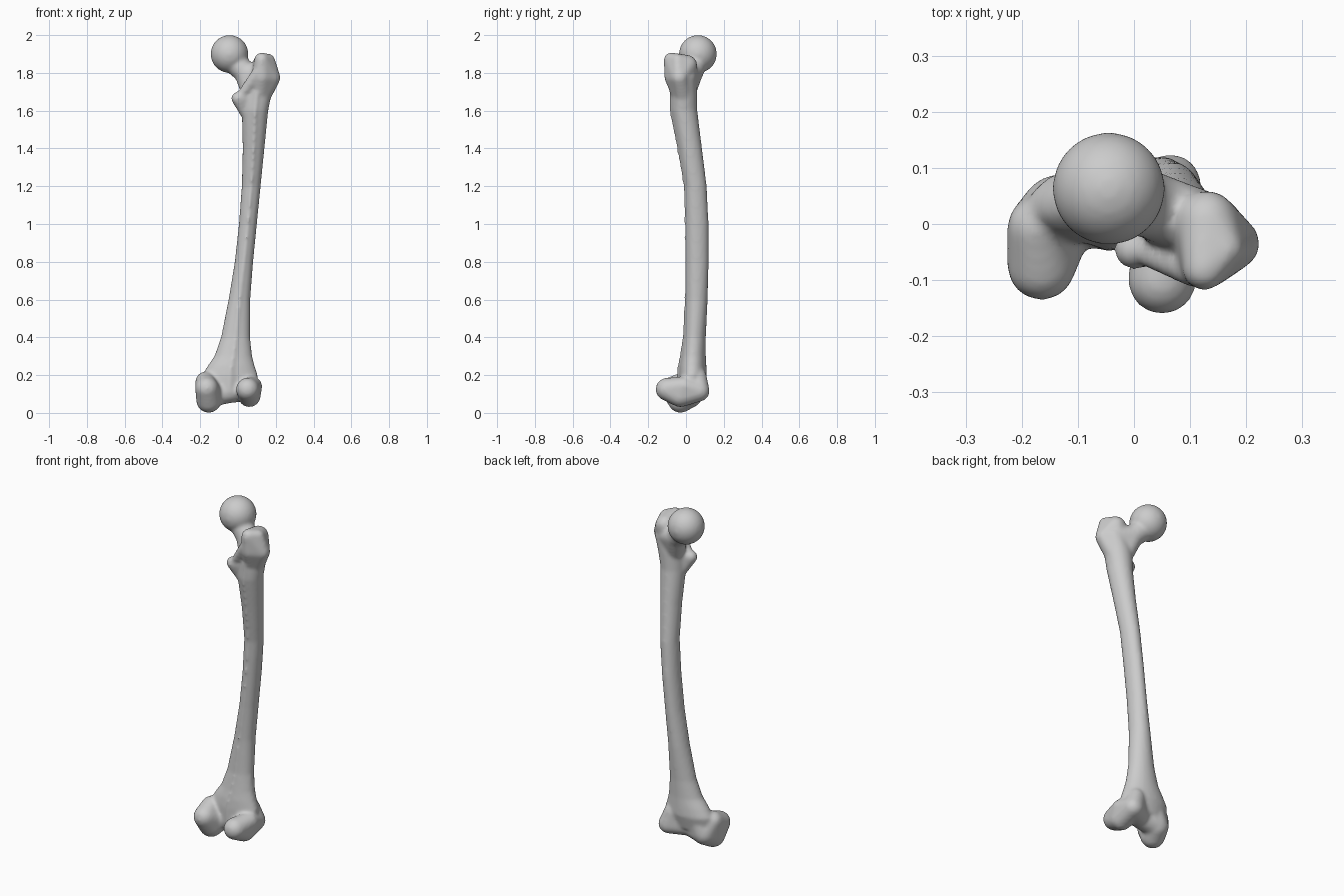
import bpy, bmesh, math
from mathutils import Matrix, Vector

cube = bpy.data.objects.get("Cube")
if cube:
    bpy.data.objects.remove(cube, do_unlink=True)

mat = bpy.data.materials.new("bone_grey")
mat.use_nodes = True
colour = (0.6, 0.6, 0.6, 1)
mat.diffuse_color = colour
mat.node_tree.nodes["Principled BSDF"].inputs["Base Color"].default_value = colour

bone = bmesh.new()


def hull(*balls):
    """Add a closed skin stretched around balls given as (x, y, z, radius)."""
    part = bmesh.new()
    for x, y, z, r in balls:
        bmesh.ops.create_icosphere(part, subdivisions=3, radius=r,
                                   matrix=Matrix.Translation((x, y, z)))
    found = bmesh.ops.convex_hull(part, input=part.verts)
    inner = {g for g in found["geom_interior"] + found["geom_unused"]
             if isinstance(g, bmesh.types.BMVert)}
    bmesh.ops.delete(part, geom=list(inner), context='VERTS')
    bmesh.ops.recalc_face_normals(part, faces=part.faces)
    temp = bpy.data.meshes.new("temp")
    part.to_mesh(temp)
    part.free()
    bone.from_mesh(temp)
    bpy.data.meshes.remove(temp)


def loft(sections, sides=28):
    """Skin oval sections (z, x min, x max, y min, y max), with a ridge on -y."""
    rings = []
    for z, x0, x1, y0, y1 in sections:
        ring = []
        for i in range(sides):
            a = math.tau * i / sides
            c, s = math.cos(a), math.sin(a)
            pinch = 0.85 if s < -0.3 and abs(c) > 0.2 else 1
            ring.append(bone.verts.new(((x0 + x1) / 2 + c * (x1 - x0) / 2,
                                        (y0 + y1) / 2 + s * pinch * (y1 - y0) / 2, z)))
        rings.append(ring)
    for low, high in zip(rings, rings[1:]):
        for i in range(sides):
            j = (i + 1) % sides
            bone.faces.new((low[i], low[j], high[j], high[i]))
    bone.faces.new(rings[0][::-1])
    bone.faces.new(rings[-1])


# Bowed shaft flaring at the lower end
loft([(0.12, -0.19, 0.10, -0.05, 0.09),
      (0.20, -0.19, 0.105, -0.05, 0.11),
      (0.25, -0.16, 0.088, -0.045, 0.108),
      (0.30, -0.125, 0.075, -0.035, 0.105),
      (0.40, -0.09, 0.064, -0.02, 0.105),
      (0.60, -0.05, 0.065, -0.01, 0.115),
      (0.80, -0.017, 0.08, -0.008, 0.12),
      (1.00, 0.005, 0.10, -0.01, 0.12),
      (1.20, 0.02, 0.12, -0.015, 0.11),
      (1.40, 0.025, 0.14, -0.05, 0.085),
      (1.60, 0.02, 0.16, -0.09, 0.06),
      (1.70, 0.02, 0.18, -0.09, 0.06),
      (1.78, 0.06, 0.20, -0.08, 0.055)])

# Round head and the neck carrying it
bmesh.ops.create_uvsphere(bone, u_segments=40, v_segments=24, radius=0.1,
                          matrix=Matrix.Translation((-0.045, 0.063, 1.9)))
hull((-0.03, 0.055, 1.87, 0.065), (0.04, 0.03, 1.80, 0.06))
hull((0.04, 0.03, 1.80, 0.06), (0.12, 0.0, 1.78, 0.06), (0.07, 0.0, 1.69, 0.05))

# Large outer knob
hull((0.125, -0.08, 1.87, 0.038), (0.165, -0.045, 1.87, 0.03),
     (0.13, 0.005, 1.84, 0.055), (0.18, -0.035, 1.775, 0.045),
     (0.125, -0.065, 1.78, 0.05), (0.11, -0.01, 1.66, 0.055))

# Small inner knob and the crest joining both knobs
hull((0.0, -0.045, 1.665, 0.036), (0.05, -0.03, 1.67, 0.04), (0.045, -0.02, 1.57, 0.025))
hull((0.01, -0.045, 1.67, 0.025), (0.105, -0.08, 1.80, 0.032), (0.08, -0.02, 1.70, 0.04))

# Inner knee knuckle
hull((-0.165, -0.075, 0.13, 0.061), (-0.155, -0.03, 0.066, 0.066),
     (-0.135, 0.02, 0.095, 0.068), (-0.172, -0.005, 0.165, 0.054))

# Outer knee knuckle
hull((0.05, -0.10, 0.125, 0.061), (0.06, -0.03, 0.09, 0.06),
     (0.065, 0.07, 0.115, 0.055), (0.076, -0.01, 0.14, 0.052))

# Grooved front bridge between the knuckles
middle = (-0.04, 0.015, 0.115, 0.062)
hull(middle, (0.065, 0.07, 0.115, 0.055), (0.04, 0.06, 0.19, 0.05))
hull(middle, (-0.13, 0.025, 0.10, 0.065), (-0.10, 0.04, 0.19, 0.05))

# Fuse everything into one smooth bone
mesh = bpy.data.meshes.new("thigh_bone")
bone.to_mesh(mesh)
bone.free()
mesh.materials.append(mat)
obj = bpy.data.objects.new("thigh_bone", mesh)
bpy.context.collection.objects.link(obj)
fuse = obj.modifiers.new("fuse", 'REMESH')
fuse.mode = 'VOXEL'
fuse.voxel_size = 0.009
fuse.use_smooth_shade = True
soften = obj.modifiers.new("soften", 'SMOOTH')
soften.factor = 0.5
soften.iterations = 8
